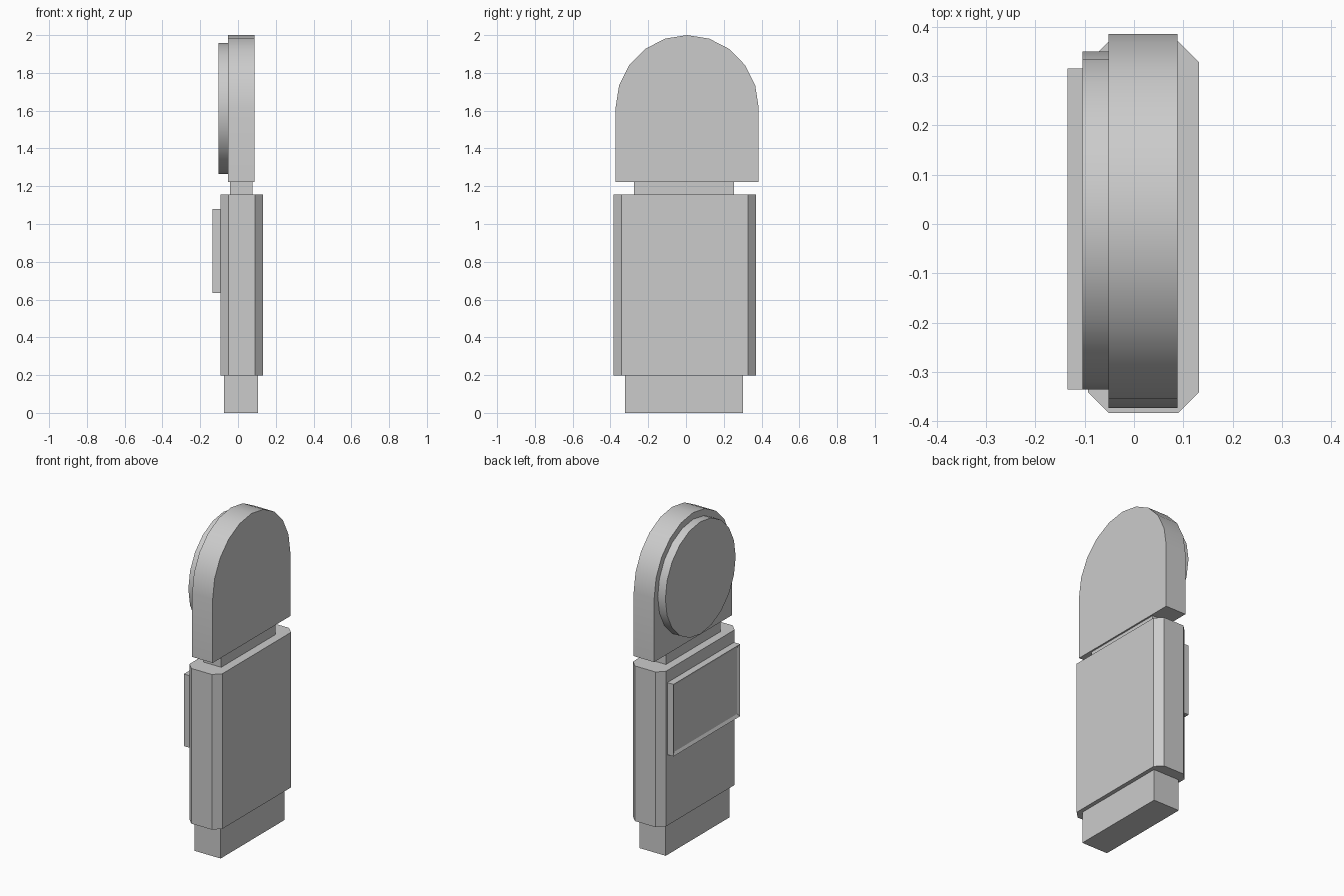
import bpy, bmesh, math

if "Cube" in bpy.data.objects:
    bpy.data.objects.remove(bpy.data.objects["Cube"], do_unlink=True)

grey = bpy.data.materials.new("plain grey")
grey.use_nodes = True
colour = (0.6, 0.6, 0.6, 1)
grey.diffuse_color = colour
grey.node_tree.nodes["Principled BSDF"].inputs["Base Color"].default_value = colour


def finish(name, bm):
    bmesh.ops.recalc_face_normals(bm, faces=bm.faces)
    mesh = bpy.data.meshes.new(name)
    bm.to_mesh(mesh)
    bm.free()
    mesh.materials.append(grey)
    obj = bpy.data.objects.new(name, mesh)
    bpy.context.collection.objects.link(obj)
    return obj


def box_mesh(x, y, z):
    bm = bmesh.new()
    bmesh.ops.create_cube(bm, size=1)
    for v in bm.verts:
        for axis, (low, high) in enumerate((x, y, z)):
            v.co[axis] = high if v.co[axis] > 0 else low
    return bm


def slab(name, outline, x):
    """Extrude a (y, z) outline along x, with a smooth rim."""
    bm = bmesh.new()
    face = bm.faces.new([bm.verts.new((x[0], y, z)) for y, z in outline])
    new = bmesh.ops.extrude_face_region(bm, geom=[face])["geom"]
    for v in new:
        if isinstance(v, bmesh.types.BMVert):
            v.co.x = x[1]
    obj = finish(name, bm)
    bpy.ops.object.select_all(action="DESELECT")
    obj.select_set(True)
    bpy.context.view_layer.objects.active = obj
    bpy.ops.object.shade_smooth_by_angle(angle=math.radians(30))
    return obj


def arc(cy, cz, ry, rz, steps):
    return [(cy + ry * math.cos(i * math.pi / 10), cz + rz * math.sin(i * math.pi / 10))
            for i in range(steps)]


# Foot and neck
finish("foot", box_mesh((-0.073, 0.107), (-0.322, 0.302), (0, 0.2)))
finish("neck", box_mesh((-0.042, 0.078), (-0.275, 0.255), (1.15, 1.225)))

# Body with chamfered upright corners
bm = box_mesh((-0.093, 0.132), (-0.383, 0.37), (0.197, 1.155))
uprights = [e for e in bm.edges if abs(e.verts[0].co.z - e.verts[1].co.z) > 0.5]
bmesh.ops.bevel(bm, geom=uprights, offset=0.042, segments=1, affect="EDGES")
finish("body", bm)

# Side panel with a shallow recess
bm = box_mesh((-0.135, -0.09), (-0.336, 0.315), (0.635, 1.08))
outer = min(bm.faces, key=lambda f: f.calc_center_median().x)
bmesh.ops.inset_region(bm, faces=[outer], thickness=0.025)
for v in outer.verts:
    v.co.x += 0.01
finish("side_panel", bm)

# Arched head and round disc
head = arc(0.006, 1.615, 0.379, 0.385, 11) + [(-0.373, 1.222), (0.385, 1.222)]
slab("head", head, (-0.052, 0.088))
slab("disc", arc(0.007, 1.612, 0.343, 0.347, 20), (-0.104, -0.05))
